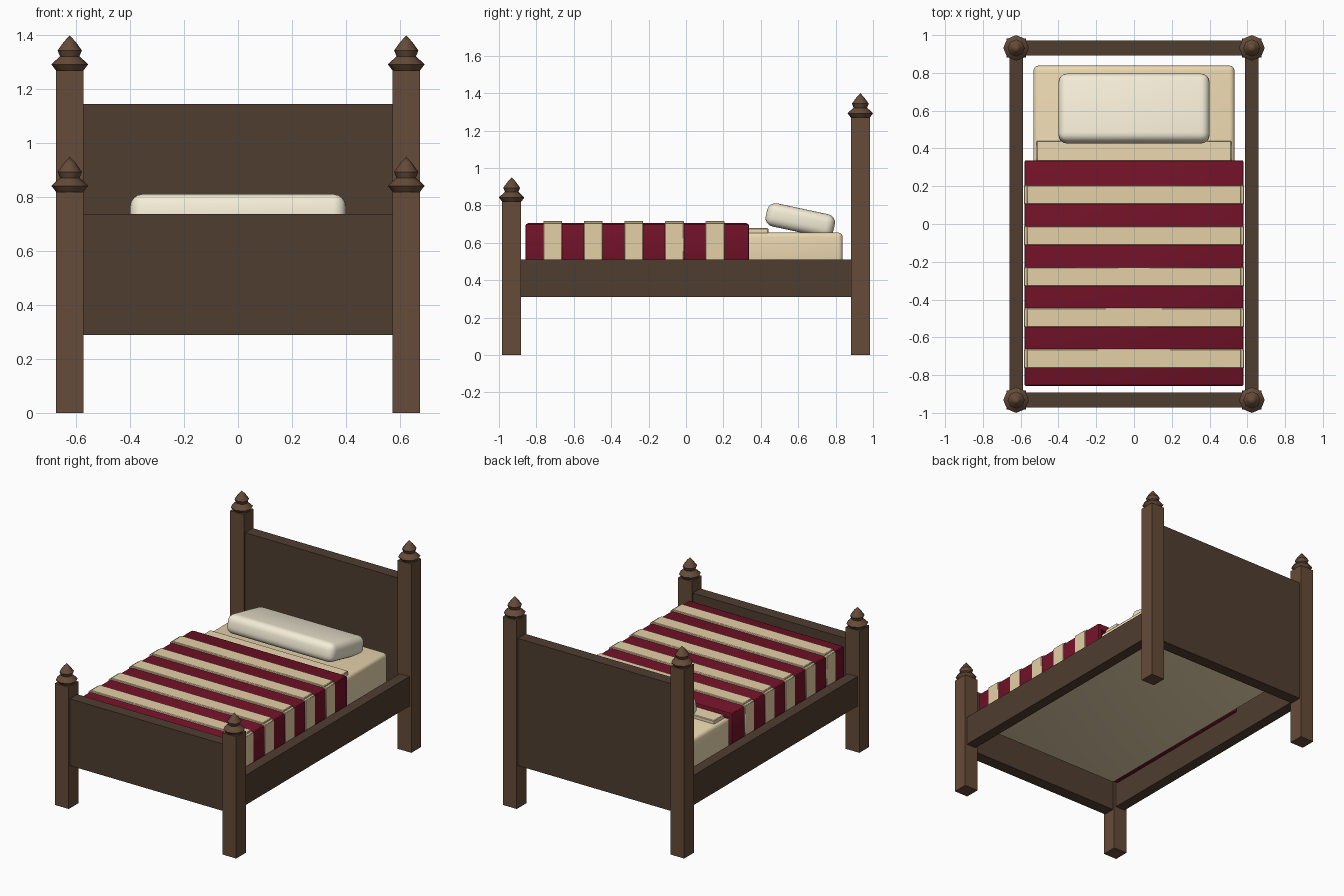
import bpy, bmesh, math

if "Cube" in bpy.data.objects:
    bpy.data.objects.remove(bpy.data.objects["Cube"])


def material(name, rgb):
    m = bpy.data.materials.new(name)
    m.diffuse_color = (*rgb, 1)
    m.use_nodes = True
    m.node_tree.nodes["Principled BSDF"].inputs["Base Color"].default_value = m.diffuse_color
    return m


POST = material("post_wood", (0.13, 0.07, 0.04))
PANEL = material("panel_wood", (0.078, 0.047, 0.03))
RED = material("red_cloth", (0.17, 0.006, 0.021))
CREAM = material("cream_cloth", (0.78, 0.63, 0.38))
SHEET = material("sheet_cloth", (0.84, 0.69, 0.44))
PILLOW = material("pillow_cloth", (0.90, 0.84, 0.67))


def add_object(name, bm, mat, smooth=None):
    bmesh.ops.recalc_face_normals(bm, faces=bm.faces)
    me = bpy.data.meshes.new(name)
    bm.to_mesh(me)
    bm.free()
    me.materials.append(mat)
    ob = bpy.data.objects.new(name, me)
    bpy.context.collection.objects.link(ob)
    if smooth:
        bpy.context.view_layer.objects.active = ob
        ob.select_set(True)
        bpy.ops.object.shade_smooth_by_angle(angle=math.radians(smooth))
        ob.select_set(False)
    return ob


def box(name, x, y, z, mat, bevel=0, segments=2):
    """Box from (min, max) ranges, centred origin, optional rounded edges."""
    bm = bmesh.new()
    bmesh.ops.create_cube(bm, size=1)
    bmesh.ops.scale(bm, vec=(x[1] - x[0], y[1] - y[0], z[1] - z[0]), verts=bm.verts)
    if bevel:
        bmesh.ops.bevel(bm, geom=bm.edges[:], offset=bevel, segments=segments,
                        profile=0.5, affect='EDGES')
    ob = add_object(name, bm, mat, 40 if bevel else None)
    ob.location = (sum(x) / 2, sum(y) / 2, sum(z) / 2)
    return ob


def finial(name, x, y, z, mat, sides=8):
    """Flared collar with a pointed cap, turned from a profile."""
    profile = [(0.051, 0), (0.068, 0.022), (0.054, 0.036), (0.036, 0.052),
               (0.045, 0.074), (0.022, 0.106)]
    bm = bmesh.new()
    rings = [[bm.verts.new((r * math.cos(a), r * math.sin(a), h))
              for a in (math.tau * i / sides for i in range(sides))] for r, h in profile]
    for lo, hi in zip(rings, rings[1:]):
        for i in range(sides):
            j = (i + 1) % sides
            bm.faces.new((lo[i], lo[j], hi[j], hi[i]))
    bm.faces.new(rings[0])
    tip = bm.verts.new((0, 0, 0.13))
    for i in range(sides):
        bm.faces.new((rings[-1][i], rings[-1][(i + 1) % sides], tip))
    add_object(name, bm, mat, 46).location = (x, y, z)


PX, PY = 0.624, 0.932

# Posts, finials and side rails
for side, sx in (("left", -1), ("right", 1)):
    for end, sy, top in (("head", 1, 1.27), ("foot", -1, 0.82)):
        cx, cy = sx * PX, sy * PY
        box(f"{end}_post_{side}", (cx - 0.051, cx + 0.051), (cy - 0.051, cy + 0.051), (0, top), POST)
        finial(f"{end}_finial_{side}", cx, cy, top, POST)
    box(f"side_rail_{side}", (sx * PX - 0.036, sx * PX + 0.036), (-0.89, 0.89), (0.31, 0.51), PANEL)

# Headboard and footboard
box("headboard", (-0.58, 0.58), (PY - 0.04, PY + 0.04), (0.288, 1.145), PANEL)
box("footboard", (-0.58, 0.58), (-PY - 0.04, -PY + 0.04), (0.288, 0.738), PANEL)

# Mattress, folded sheet and tilted pillow
box("mattress", (-0.532, 0.532), (-0.84, 0.838), (0.44, 0.655), SHEET, 0.025, 3)
box("sheet_fold", (-0.515, 0.515), (0.30, 0.44), (0.645, 0.678), SHEET, 0.004, 1)
pillow = box("pillow", (-0.40, 0.40), (0.426, 0.796), (0.657, 0.783), PILLOW, 0.045, 4)
pillow.rotation_euler.x = math.radians(-12)

# Blanket: top and side drops
box("blanket_top", (-0.575, 0.575), (-0.858, 0.337), (0.655, 0.705), RED, 0.015)
for side, sx in (("left", -1), ("right", 1)):
    xs = sorted((sx * 0.548, sx * 0.579))
    box(f"blanket_drop_{side}", xs, (-0.858, 0.337), (0.468, 0.70), RED, 0.008)

# Cream stripes laid over the blanket
for i in range(5):
    y = 0.155 - i * 0.217
    ys = (y - 0.05, y + 0.05)
    box(f"stripe_top_{i + 1}", (-0.566, 0.566), ys, (0.69, 0.717), CREAM, 0.003, 1)
    for side, sx in (("left", -1), ("right", 1)):
        xs = sorted((sx * 0.555, sx * 0.583))
        box(f"stripe_drop_{side}_{i + 1}", xs, ys, (0.472, 0.706), CREAM, 0.003, 1)
